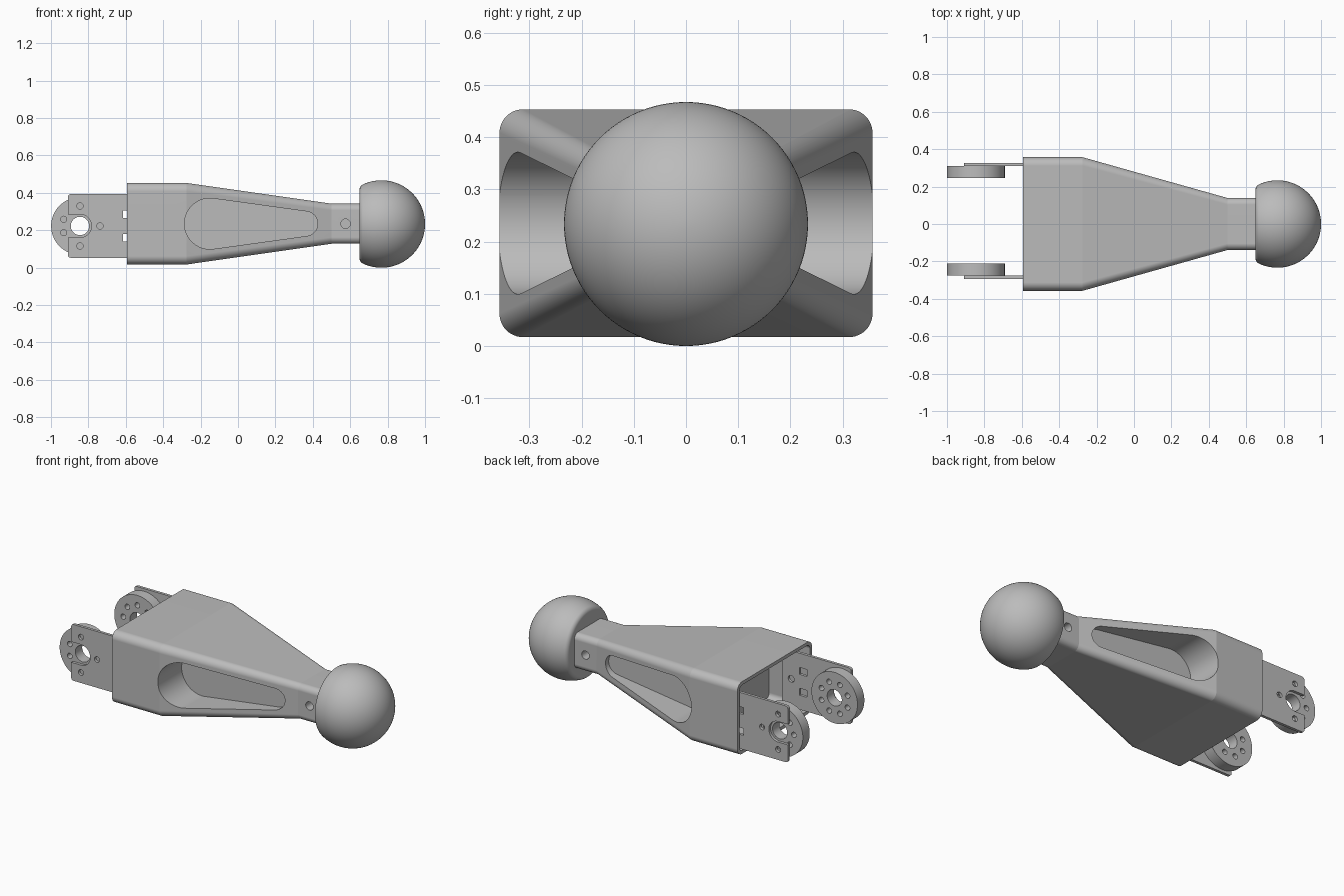
import bpy, bmesh
from math import sin, cos, pi, sqrt, asin, atan2, radians
from mathutils import Vector, Matrix

if "Cube" in bpy.data.objects:
    bpy.data.objects.remove(bpy.data.objects["Cube"])

grey = bpy.data.materials.new("plain_grey")
grey.use_nodes = True
grey.diffuse_color = (0.5, 0.5, 0.5, 1)
grey.node_tree.nodes["Principled BSDF"].inputs["Base Color"].default_value = (0.5, 0.5, 0.5, 1)

MID = 0.235       # height of the body axis
HUB_X, HUB_Z = -0.845, 0.223
SHIFT = 0.017     # sideways offset of the hinge pair


def make(name, bm):
    bmesh.ops.recalc_face_normals(bm, faces=bm.faces)
    mesh = bpy.data.meshes.new(name)
    bm.to_mesh(mesh)
    bm.free()
    mesh.materials.append(grey)
    obj = bpy.data.objects.new(name, mesh)
    bpy.context.collection.objects.link(obj)
    return obj


def loft(name, rings):
    """Skin a stack of matching rings and cap both ends."""
    bm = bmesh.new()
    rows = [[bm.verts.new(p) for p in ring] for ring in rings]
    n = len(rows[0])
    for a, b in zip(rows, rows[1:]):
        for i in range(n):
            j = (i + 1) % n
            bm.faces.new((a[i], a[j], b[j], b[i]))
    bm.faces.new(rows[0])
    bm.faces.new(rows[-1])
    return make(name, bm)


def prism(name, outline, y0, y1):
    return loft(name, [[(x, y, z) for x, z in outline] for y in (y0, y1)])


def arc(cx, cz, r, a0, a1, n):
    return [(cx + r * cos(a0 + (a1 - a0) * i / n), cz + r * sin(a0 + (a1 - a0) * i / n))
            for i in range(n + 1)]


def circle(cx, cz, r, n=64):
    return arc(cx, cz, r, 0, 2 * pi, n)[:-1]


def rounded(cx, cz, hw, hh, r, n=12):
    pts = []
    for k, (sx, sz) in enumerate(((1, 1), (-1, 1), (-1, -1), (1, -1))):
        pts += arc(cx + sx * (hw - r), cz + sz * (hh - r), r, k * pi / 2, (k + 1) * pi / 2, n)
    return pts


def section(x, hw, hh, r):
    return [(x, y, z) for y, z in rounded(0, MID, hw, hh, r)]


def cut(obj, *cutters):
    bpy.context.view_layer.objects.active = obj
    for c in cutters:
        mod = obj.modifiers.new("cut", 'BOOLEAN')
        mod.solver = 'EXACT'
        mod.object = c
        bpy.ops.object.modifier_apply(modifier=mod.name)
        bpy.data.objects.remove(c)


def finish(obj):
    bpy.ops.object.select_all(action='DESELECT')
    obj.select_set(True)
    bpy.context.view_layer.objects.active = obj
    bpy.ops.object.shade_smooth_by_angle(angle=radians(7.9))
    mod = obj.modifiers.new("even_shading", 'WEIGHTED_NORMAL')
    mod.keep_sharp = True


# Tapered body, hollow at the hinge end
body = loft("arm_body", [section(-0.593, 0.357, 0.218, 0.045),
                         section(-0.275, 0.357, 0.218, 0.045),
                         section(0.5, 0.139, 0.107, 0.035),
                         section(0.67, 0.139, 0.107, 0.035)])
cut(body, loft("cavity", [section(-0.7, 0.337, 0.198, 0.03),
                          section(-0.32, 0.337, 0.198, 0.03)]))

# Teardrop pocket and pin hole on each side
big, small, x0, x1 = 0.136, 0.066, -0.15, 0.36
lean = pi / 2 - asin((big - small) / (x1 - x0))
teardrop = (arc(x0, MID, big, lean, 2 * pi - lean, 44)
            + arc(x1, MID, small, -lean, lean, 28))
for side in (-1, 1):
    cut(body, prism("pocket", teardrop, side * 0.13, side * 0.5),
        prism("pin_hole", circle(0.575, MID, 0.025), side * 0.07, side * 0.5))
finish(body)

# Ball with a flat, rounded-off back
R, flat, fillet = 0.2335, -0.117, 0.03
fx = flat + fillet
fr = sqrt((R - fillet) ** 2 - fx ** 2)
turn = atan2(fr, fx)
profile = [(flat, 0)] + arc(fx, fr, fillet, pi, turn, 10) + arc(0, 0, R, turn, 0, 40)[1:]
bm = bmesh.new()
verts = [bm.verts.new((x, 0, r)) for x, r in profile]
edges = [bm.edges.new(pair) for pair in zip(verts, verts[1:])]
bmesh.ops.spin(bm, geom=verts + edges, cent=(0, 0, 0), axis=(1, 0, 0),
               angle=2 * pi, steps=96, use_duplicate=False)
bmesh.ops.remove_doubles(bm, verts=bm.verts, dist=0.0001)
bmesh.ops.transform(bm, matrix=Matrix.Translation(Vector((0.7665, 0, R))), verts=bm.verts)
finish(make("ball_end", bm))

# Hinge plates and drilled discs
for side, label in ((-1, "front"), (1, "back")):
    def span(a, b):
        return SHIFT + side * a, SHIFT + side * b

    through = span(0.15, 0.4)
    plate = prism(label + "_hinge_plate", rounded(-0.68, HUB_Z, 0.23, 0.17, 0.015), *span(0.293, 0.31))
    slot = arc(HUB_X, HUB_Z, 0.062, -pi / 2, pi / 2, 32) + [(-1.1, HUB_Z + 0.062), (-1.1, HUB_Z - 0.062)]
    cut(plate, prism("notch", slot, *through),
        prism("bolt_hole", circle(-0.51, HUB_Z, 0.02, 48), *through))
    for k in (-1, 0, 1):
        a = k * pi / 2
        cut(plate, prism("bolt_hole", circle(HUB_X + 0.107 * cos(a), HUB_Z + 0.107 * sin(a), 0.017, 48), *through))
    for s in (-1, 1):
        cut(plate, prism("window", rounded(-0.59, HUB_Z + s * 0.063, 0.025, 0.021, 0.003), *through))
    finish(plate)

    disc = prism(label + "_hinge_disc", circle(HUB_X, HUB_Z, 0.154, 96), *span(0.228, 0.2935))
    cut(disc, prism("bore", circle(HUB_X, HUB_Z, 0.049), *through))
    for k in range(8):
        a = (k + (0.5 if side < 0 else 0)) * pi / 4
        cut(disc, prism("screw_hole", circle(HUB_X + 0.094 * cos(a), HUB_Z + 0.094 * sin(a), 0.016, 48), *through))
    finish(disc)
